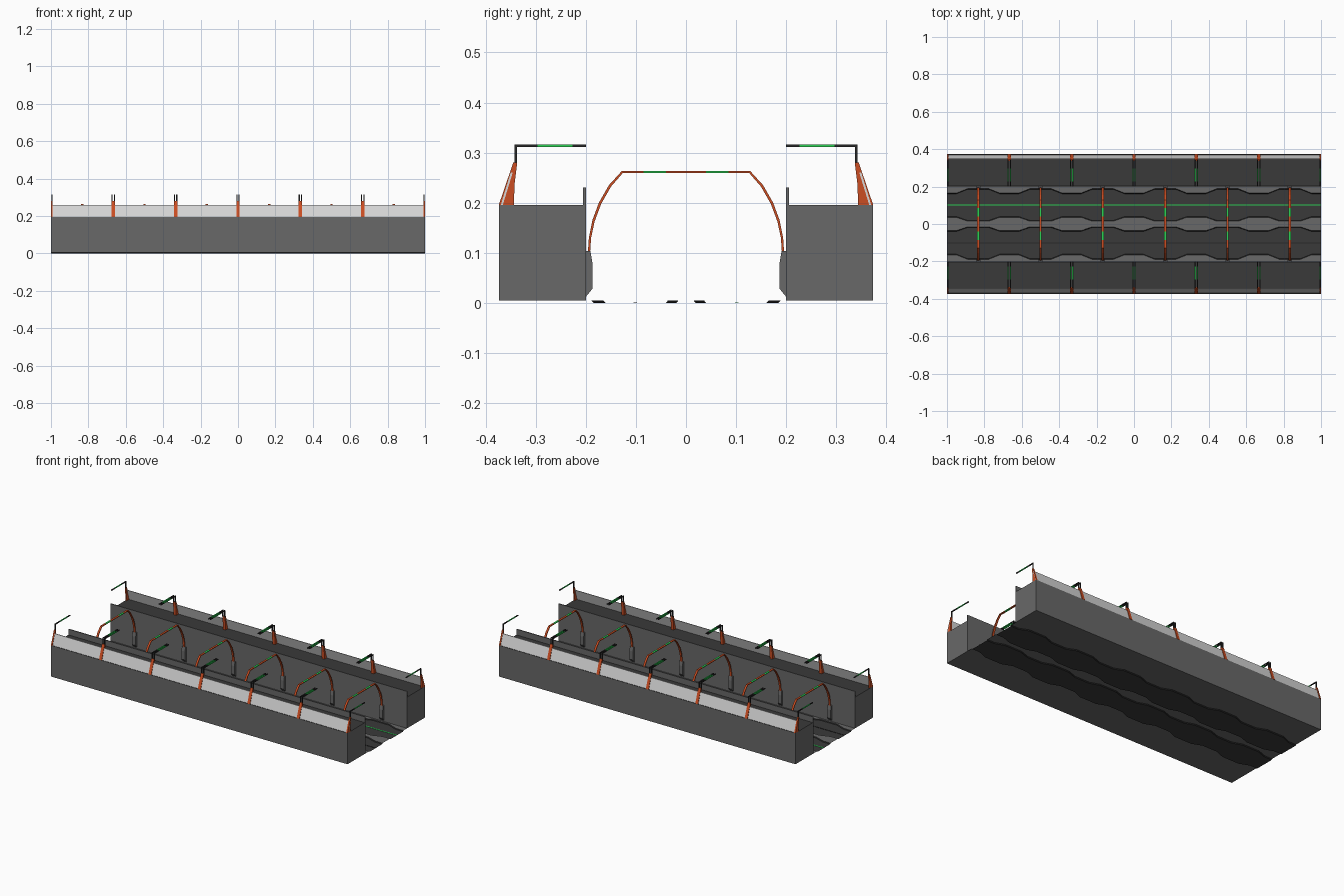
import bpy, bmesh, math

if "Cube" in bpy.data.objects:
    bpy.data.objects.remove(bpy.data.objects["Cube"])

def mat(name, r, g, b):
    m = bpy.data.materials.new(name)
    m.diffuse_color = (r, g, b, 1)
    m.use_nodes = True
    m.node_tree.nodes["Principled BSDF"].inputs["Base Color"].default_value = m.diffuse_color
    return m

GRAY = mat("concrete gray", 0.14, 0.14, 0.14)
DARK = mat("dark deck", 0.042, 0.042, 0.042)
BLACK = mat("black metal", 0.022, 0.022, 0.022)
ORANGE = mat("orange steel", 0.60, 0.075, 0.016)
GREEN = mat("green light", 0.025, 0.65, 0.09)
LIGHT = mat("pale panel", 0.68, 0.68, 0.68)

def finish(name, bm, mats, normals=True):
    if normals:
        bmesh.ops.recalc_face_normals(bm, faces=bm.faces)
    me = bpy.data.meshes.new(name)
    bm.to_mesh(me)
    bm.free()
    for m in mats:
        me.materials.append(m)
    ob = bpy.data.objects.new(name, me)
    bpy.context.collection.objects.link(ob)
    return ob

def prism(bm, prof, x0, x1, mi=0):
    """Extrude a (y, z) profile along x."""
    a = [bm.verts.new((x0, y, z)) for y, z in prof]
    b = [bm.verts.new((x1, y, z)) for y, z in prof]
    n = len(prof)
    fs = [bm.faces.new(a), bm.faces.new(b[::-1])]
    fs += [bm.faces.new((a[i], b[i], b[(i + 1) % n], a[(i + 1) % n])) for i in range(n)]
    for f in fs:
        f.material_index = mi

def rect(y0, y1, z0, z1):
    return [(y0, z0), (y1, z0), (y1, z1), (y0, z1)]

def flip(prof, s):
    return [(y * s, z) for y, z in prof]

FLOOR = 0.005
JOINTS = [-1 + k / 3 for k in range(7)]
MIDS = [-5 / 6 + k / 3 for k in range(6)]

for s, side in ((-1, "front"), (1, "back")):
    # platform block with a dark deck on top
    bm = bmesh.new()
    prism(bm, flip(rect(0.2, 0.373, FLOOR, 0.195), s), -1, 1)
    bm.normal_update()
    for f in bm.faces:
        if f.calc_center_median().z > 0.19:
            f.material_index = 1
    finish(side + "_platform", bm, [GRAY, DARK])

    # low parapet on the inner edge
    bm = bmesh.new()
    prism(bm, flip(rect(0.2, 0.206, 0.195, 0.23), s), -1, 1)
    finish(side + "_parapet", bm, [GRAY])

    # leaning outer panel
    bm = bmesh.new()
    prism(bm, flip([(0.370, 0.195), (0.350, 0.26), (0.346, 0.26), (0.366, 0.195)], s), -1, 1)
    finish(side + "_outer_panel", bm, [LIGHT])

    # orange brackets and lamp arms at each joint
    br, arm = bmesh.new(), bmesh.new()
    for x in JOINTS:
        prism(br, flip([(0.374, 0.195), (0.344, 0.195), (0.342, 0.24), (0.337, 0.28), (0.345, 0.28)], s),
              max(x - 0.009, -1), min(x + 0.009, 1))
        for d in (-0.006, 0.006):
            c = x + d
            if abs(c) > 1:
                continue
            x0, x1 = c - 0.003, c + 0.003
            prism(arm, flip(rect(0.337, 0.342, 0.275, 0.316), s), x0, x1)
            for y0, y1, mi in ((0.2, 0.227, 0), (0.227, 0.297, 1), (0.297, 0.337, 0)):
                prism(arm, flip(rect(y0, y1, 0.311, 0.316), s), x0, x1, mi)
    finish(side + "_brackets", br, [ORANGE])
    finish(side + "_lamp_arms", arm, [BLACK, GREEN])

    # arch feet
    bm = bmesh.new()
    for x in MIDS:
        prism(bm, flip([(0.2, 0.012), (0.187, 0.028), (0.187, 0.08), (0.191, 0.104), (0.2, 0.104)], s),
              x - 0.012, x + 0.012)
    finish(side + "_arch_feet", bm, [GRAY])

    # guide strip in the middle of the lane
    bm = bmesh.new()
    prism(bm, flip(rect(0.098, 0.105, 0.0003, 0.002), s), -1, 1)
    finish(side + "_guide_strip", bm, [GREEN if s > 0 else BLACK])

# arches over the lanes, with green lights in the flat top
half = [(0.196, 0.10), (0.194, 0.13), (0.187, 0.165), (0.174, 0.2), (0.154, 0.235),
        (0.128, 0.2635), (0.085, 0.2635), (0.04, 0.2635)]
outer = half + [(-y, z) for y, z in half[::-1]]
inner = []
for y, z in outer:
    sg = 1 if y > 0 else -1
    if z > 0.26:
        inner.append((y - sg * 0.002 * (abs(y) > 0.1), z - 0.004))
    else:
        inner.append((y - sg * 0.0045, z - 0.0025 * (z > 0.15)))
bm = bmesh.new()
for x in MIDS:
    rings = []
    for o, i in zip(outer, inner):
        rings.append([bm.verts.new((x + dx, *p)) for dx, p in
                      ((-0.006, o), (0.006, o), (0.006, i), (-0.006, i))])
    for a, b in zip(rings, rings[1:]):
        ym = abs(a[0].co.y + b[0].co.y) / 2
        for k in range(4):
            f = bm.faces.new((a[k], a[(k + 1) % 4], b[(k + 1) % 4], b[k]))
            f.material_index = 1 if 0.05 < ym < 0.08 else 0
    bm.faces.new(rings[0])
    bm.faces.new(rings[-1])
finish("arches", bm, [ORANGE, GREEN])

# floor sheet with two sunken lanes that narrow at each joint
stations = []
for x in JOINTS:
    for d, w in ((-0.11, 0), (-0.05, 1), (0.05, 1), (0.11, 0)):
        if abs(x + d) < 1:
            stations.append((x + d, w))
stations = [(-1, 1)] + stations + [(1, 1)]
bm = bmesh.new()
rows = []
for x, w in stations:
    hi, lo = 0.189 - 0.024 * w, 0.015 + 0.021 * w
    h = [(0.2, FLOOR), (hi, FLOOR), (hi - 0.004, 0), (lo + 0.004, 0), (lo, FLOOR)]
    rows.append([bm.verts.new((x, y, z)) for y, z in h + [(-y, z) for y, z in h[::-1]]])
strip_mats = [0, 2, 1, 2, 0, 2, 1, 2, 0]
for a, b in zip(rows, rows[1:]):
    for k, mi in enumerate(strip_mats):
        f = bm.faces.new((a[k], a[k + 1], b[k + 1], b[k]))
        f.material_index = mi
finish("lane_floor", bm, [GRAY, DARK, BLACK], normals=False)
